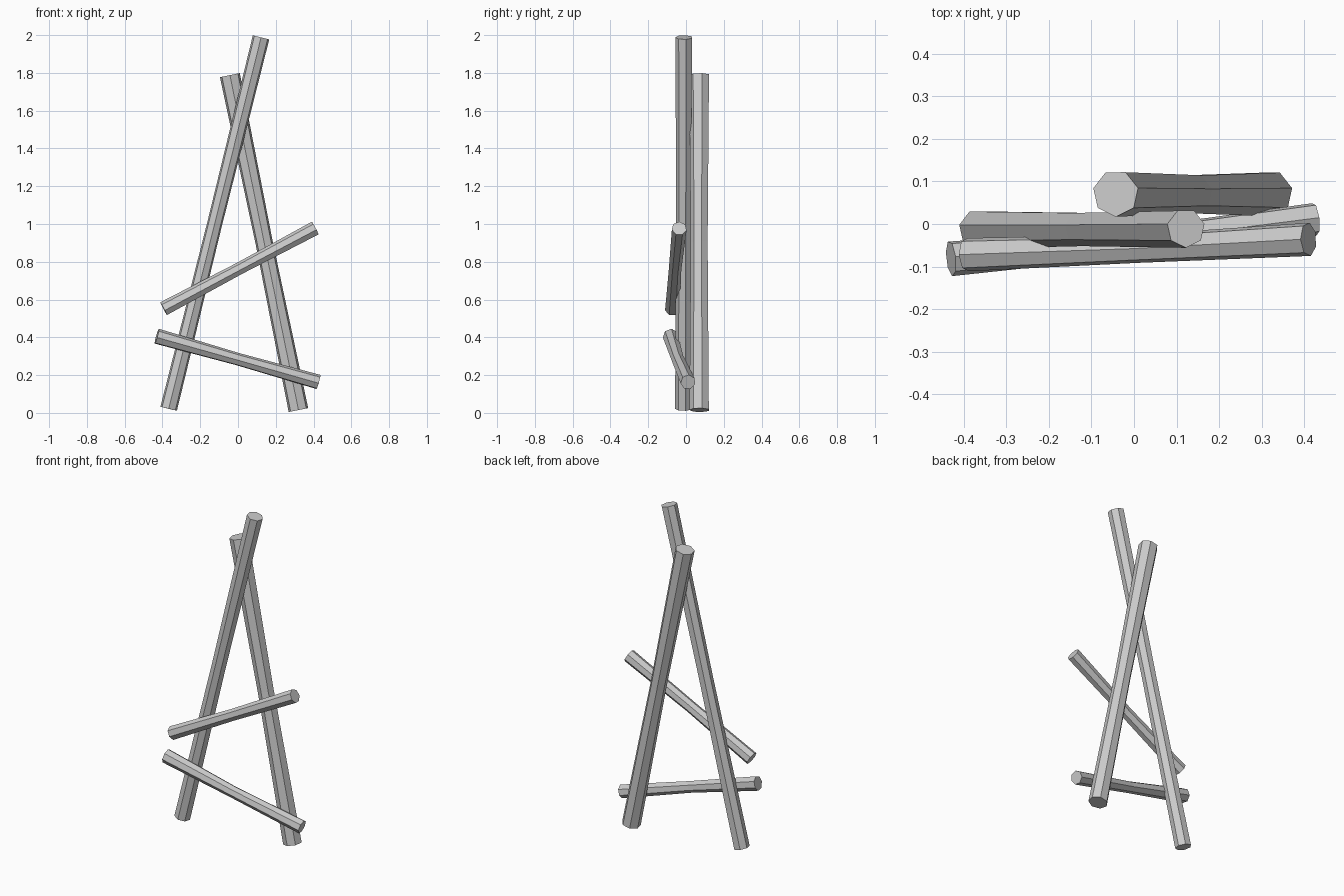
import bpy, bmesh, math
from mathutils import Vector

if "Cube" in bpy.data.objects:
    bpy.data.objects.remove(bpy.data.objects["Cube"])

SIDES = 7

def log(name, start, end, r_start, r_mid, r_end, twist=0.0, bow=(0, 0, 0)):
    """Faceted log from start to end, pinched slightly at its middle."""
    a, b = Vector(start), Vector(end)
    axis = (b - a).normalized()
    side = axis.cross(Vector((0, 1, 0))).normalized()
    depth = side.cross(axis)
    bm = bmesh.new()
    rings = []
    for t, r in ((0, r_start), (0.5, r_mid), (1, r_end)):
        c = a.lerp(b, t) + Vector(bow) * (4 * t * (1 - t))
        ring = []
        for i in range(SIDES):
            ang = twist + math.tau * i / SIDES
            ring.append(bm.verts.new(c + r * (math.cos(ang) * side + math.sin(ang) * depth)))
        rings.append(ring)
    for lo, hi in zip(rings, rings[1:]):
        for i in range(SIDES):
            j = (i + 1) % SIDES
            bm.faces.new((lo[i], lo[j], hi[j], hi[i]))
    bm.faces.new(rings[0])
    bm.faces.new(rings[-1])
    bmesh.ops.recalc_face_normals(bm, faces=bm.faces)
    mesh = bpy.data.meshes.new(name)
    bm.to_mesh(mesh)
    bm.free()
    obj = bpy.data.objects.new(name, mesh)
    bpy.context.collection.objects.link(obj)
    return obj

# Two tall leaning poles, crossing near the top
log("left_pole", (-0.367, -0.012, 0.022), (0.122, -0.010, 1.988), 0.046, 0.041, 0.046, 0.22)
log("right_pole", (0.320, 0.072, 0.015), (-0.043, 0.072, 1.788), 0.054, 0.047, 0.055, 0.22)

# Two crossbars laid over the front
log("upper_crossbar", (-0.393, -0.072, 0.550), (0.410, -0.036, 0.977), 0.040, 0.034, 0.040, 0.0,
    (0, -0.004, 0))
log("lower_crossbar", (-0.430, -0.081, 0.405), (0.425, 0.011, 0.163), 0.042, 0.034, 0.040, 0.1,
    (0, -0.008, 0))
